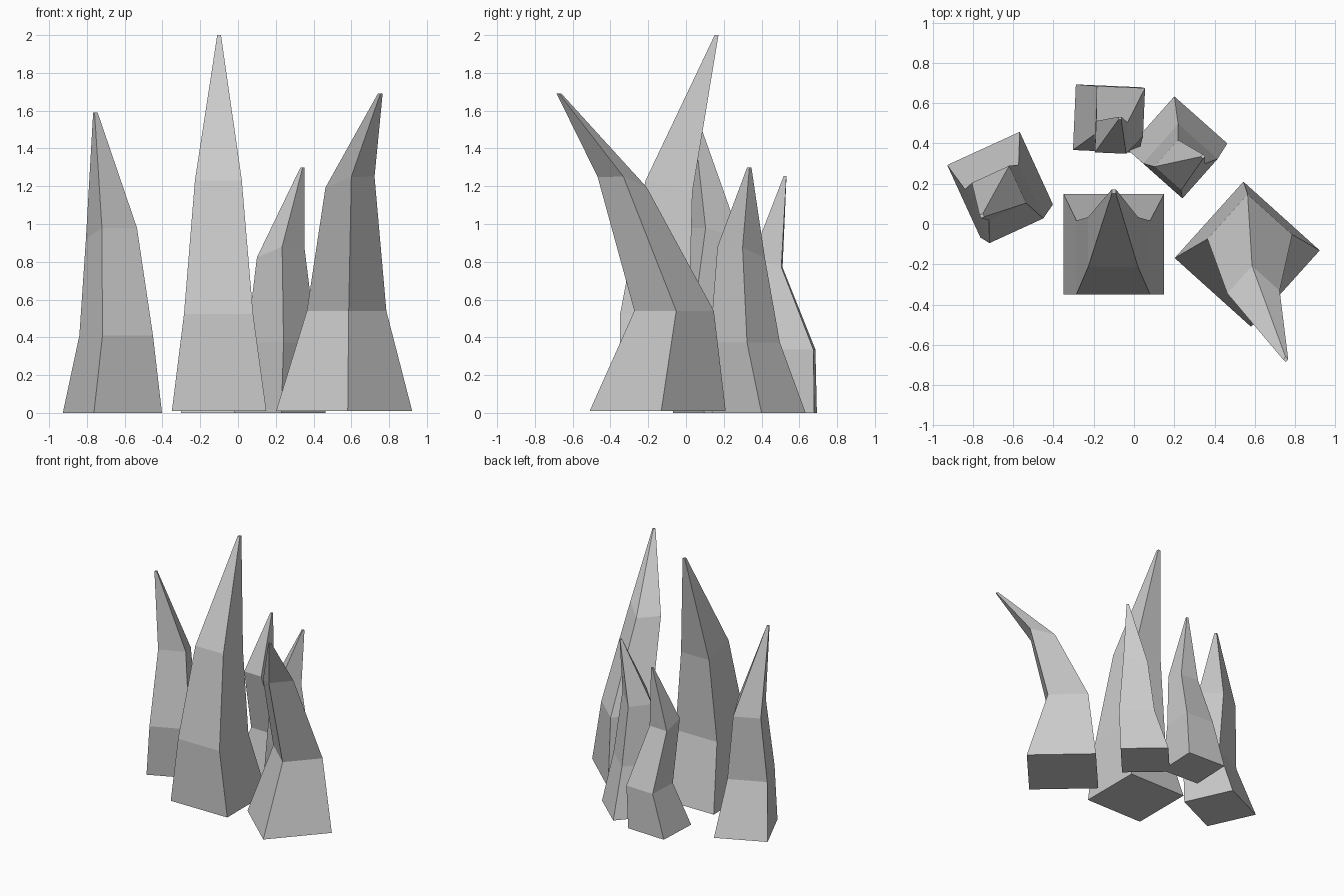
import bpy, bmesh
from math import radians
from mathutils import Matrix, Vector

if "Cube" in bpy.data.objects:
    bpy.data.objects.remove(bpy.data.objects["Cube"])


def spike(name, angle, rings, tilt):
    """Loft square rings (x, y, z, half width); the third ring slopes by tilt."""
    bm = bmesh.new()
    rot = Matrix.Rotation(radians(angle), 3, 'Z')
    loops = []
    for i, (x, y, z, h) in enumerate(rings):
        loop = []
        for sx, sy in ((-1, -1), (1, -1), (1, 1), (-1, 1)):
            p = rot @ Vector((sx * h, sy * h, 0))
            if i == 2:
                p.z = p.x * tilt[0] + p.y * tilt[1]
            loop.append(bm.verts.new(p + Vector((x, y, z))))
        loops.append(loop)
    # sides, bottom and tip
    for a, b in zip(loops, loops[1:]):
        for k in range(4):
            n = (k + 1) % 4
            bm.faces.new((a[k], a[n], b[n], b[k]))
    bm.faces.new(loops[0][::-1])
    bm.faces.new(loops[-1])
    bmesh.ops.recalc_face_normals(bm, faces=bm.faces)
    mesh = bpy.data.meshes.new(name)
    bm.to_mesh(mesh)
    bm.free()
    bpy.context.collection.objects.link(bpy.data.objects.new(name, mesh))


# tall middle spike
spike("center_spike", 0,
      [(-.10, -.10, .01, .25), (-.103, -.166, .523, .183),
       (-.104, -.09, 1.20, .124), (-.10, .162, 2.0, .01)], (0, -.25))
# spike bending out to the front right
spike("front_right_spike", 48,
      [(.562, -.15, .01, .255), (.575, -.063, .54, .149),
       (.593, -.338, 1.222, .092), (.753, -.672, 1.69, .009)], (.23, -.2))
# left spike
spike("left_spike", 24.6,
      [(-.665, .195, 0, .198), (-.645, .10, .41, .147),
       (-.67, .154, .95, .102), (-.755, .04, 1.59, .009)], (.12, -.265))
# spike behind, to the right
spike("back_right_spike", 48.4,
      [(.215, .385, 0, .176), (.23, .312, .373, .131),
       (.226, .292, .85, .089), (.342, .335, 1.30, .008)], (.22, -.22))
# smallest spike at the back
spike("back_spike", -2.5,
      [(-.133, .523, 0, .163), (-.07, .56, .335, .12),
       (-.113, .43, .795, .078), (-.07, .525, 1.255, .007)], (0, -.3))
